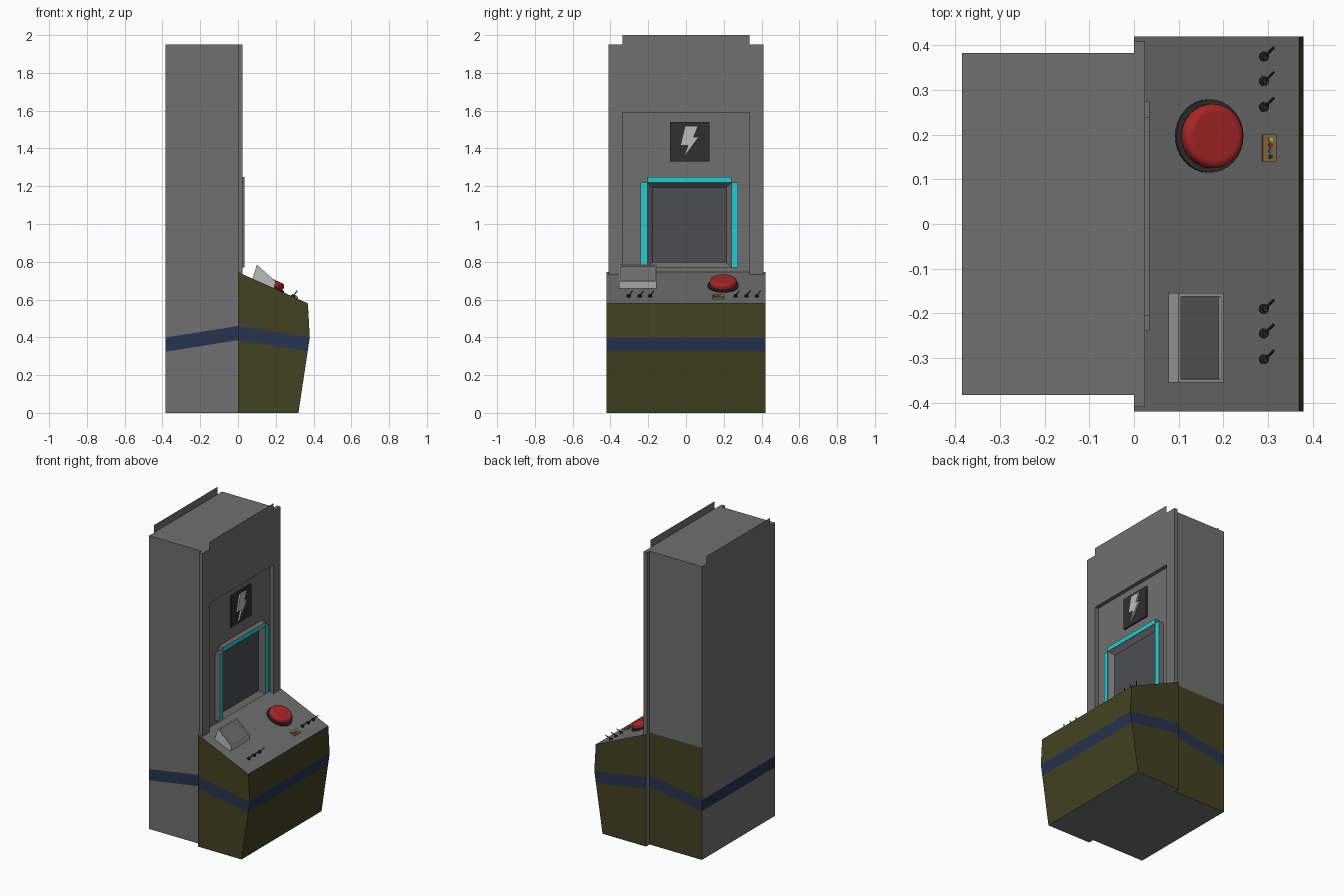
import bpy, bmesh, math
from mathutils import Vector

if "Cube" in bpy.data.objects:
    bpy.data.objects.remove(bpy.data.objects["Cube"])


def mat(name, r, g, b):
    m = bpy.data.materials.new(name)
    m.diffuse_color = (r, g, b, 1)
    m.use_nodes = True
    m.node_tree.nodes["Principled BSDF"].inputs["Base Color"].default_value = m.diffuse_color
    return m


GREY = mat("grey", .16, .16, .16)
DARK = mat("dark", .03, .03, .03)
LIGHT = mat("light", .5, .5, .5)
OLIVE = mat("olive", .055, .055, .016)
BLUE = mat("blue", .02, .033, .08)
CYAN = mat("cyan", .02, .6, .65)
RED = mat("red", .4, .02, .02)
GLASS = mat("glass", .07, .075, .085)
BRASS = mat("brass", .25, .19, .04)
SKY = mat("sky", .05, .15, .6)


def prism(name, pts, axis, a, b, mats, edit=None):
    """Extrude a profile along x (points are y,z) or y (points are x,z)."""
    bm = bmesh.new()
    at = lambda u, v, w: (w, u, v) if axis == "x" else (u, w, v)
    face = bm.faces.new([bm.verts.new(at(u, v, a)) for u, v in pts])
    if a != b:
        top = bmesh.ops.extrude_face_region(bm, geom=[face])["geom"]
        verts = [e for e in top if isinstance(e, bmesh.types.BMVert)]
        bmesh.ops.translate(bm, verts=verts, vec=at(0, 0, b - a))
    bmesh.ops.recalc_face_normals(bm, faces=bm.faces[:])
    if edit:
        edit(bm)
    me = bpy.data.meshes.new(name)
    bm.to_mesh(me)
    bm.free()
    for m in mats:
        me.materials.append(m)
    ob = bpy.data.objects.new(name, me)
    bpy.context.collection.objects.link(ob)
    return ob


def rect(u0, u1, v0, v1):
    return [(u0, v0), (u1, v0), (u1, v1), (u0, v1)]


def cylinder(name, loc, r, depth, rot, m, verts=32, bevel=0):
    """Cylinder standing on loc, along its rotated z axis."""
    bpy.ops.mesh.primitive_cylinder_add(vertices=verts, radius=r, depth=depth, rotation=rot)
    ob = bpy.context.object
    ob.name = name
    ob.location = Vector(loc) + ob.rotation_euler.to_matrix() @ Vector((0, 0, depth / 2))
    ob.data.materials.append(m)
    if bevel:
        mod = ob.modifiers.new("bevel", "BEVEL")
        mod.width, mod.segments = bevel, 4
    bpy.ops.object.shade_smooth_by_angle(angle=math.radians(40))
    return ob


def paint(side):
    """Cut the chevron stripe (side=+1 for x>0, -1 for x<0) and colour the faces."""
    def edit(bm):
        slope = .16 * side
        cuts = [((0, 0, z), (slope, 0, 1)) for z in (.385, .46)]
        if side < 0:
            cuts.append(((0, 0, .745), (0, 0, 1)))
        for co, no in cuts:
            bmesh.ops.bisect_plane(bm, geom=bm.verts[:] + bm.edges[:] + bm.faces[:],
                                   plane_co=co, plane_no=no)
        for f in bm.faces:
            c, n = f.calc_center_median(), f.normal
            if abs(n.z) > .5 or n.x * side < -.5:
                continue
            if .385 < c.z + slope * c.x < .46:
                f.material_index = 2
            elif side > 0 or (n.y > .5 and c.z < .745):
                f.material_index = 1
    return edit


def paint_front(bm):
    for f in bm.faces:
        if f.normal.x > .9:
            f.material_index = 1


def sink(thickness, depth):
    """Inset the screen side of a part and sink it."""
    def edit(bm):
        f = max(bm.faces, key=lambda f: f.normal.dot(Vector((.9, 0, .45))))
        bmesh.ops.inset_region(bm, faces=[f], thickness=thickness, depth=-depth)
        f.material_index = 1
    return edit


# Cabinet, control pedestal and front frame
skin = [GREY, OLIVE, BLUE]
prism("cabinet", rect(-.385, 0, 0, 1.95), "y", -.383, .383, skin, paint(-1))
prism("pedestal", [(0, 0), (.32, 0), (.38, .4), (.37, .58), (0, .745)], "y", -.42, .42,
      skin, paint(1))
prism("front_frame", [(-.41, .7), (-.335, .7), (-.335, 1.59), (.335, 1.59), (.335, .7),
                      (.41, .7), (.41, 1.95), (-.41, 1.95)], "x", 0, .025, [GREY])

# Thin sheets standing on the roof
for name, x in (("roof_sheet_back", -.385), ("roof_sheet_front", .025)):
    prism(name, rect(-.335, .335, 1.95, 2), "x", x, x, [GREY])

# Screen with sloping bezel and lit strips
prism("screen_bezel", rect(-.205, .24, .77, 1.22), "x", 0, .033, [GREY, GLASS], sink(.038, .03))
for name, r in (("left", rect(-.24, -.205, .77, 1.22)), ("right", rect(.24, .275, .77, 1.22)),
                ("top", rect(-.205, .24, 1.22, 1.25))):
    prism("light_strip_" + name, r, "x", 0, .035, [GREY, CYAN], paint_front)

# Plate with a zigzag relief
prism("relief_plate", rect(-.085, .125, 1.33, 1.54), "x", 0, .01, [DARK])
prism("zigzag_relief", [(-.005, 1.52), (.065, 1.52), (.04, 1.46), (.068, 1.46), (-.015, 1.35),
                        (.01, 1.415), (-.03, 1.415)], "x", .01, .02, [LIGHT])

# Control panel surface
TILT = math.atan2(.165, .37)
FLAT = (0, TILT, 0)


def on_panel(x, y):
    return (x, y, .745 - x * .165 / .37)


# Big button
cylinder("button_ring", on_panel(.167, .197), .082, .008, FLAT, DARK)
cylinder("big_button", on_panel(.167, .197), .072, .042, FLAT, RED, bevel=.016)

# Small tilted display
prism("small_display", [(.075, .705), (.10, .785), (.20, .695), (.19, .655)], "y", -.355, -.155,
      [LIGHT, GREY])
bpy.data.objects["small_display"].data.materials[0] = LIGHT
disp = bpy.data.objects["small_display"]
bm = bmesh.new()
bm.from_mesh(disp.data)
glass = max(bm.faces, key=lambda f: f.normal.dot(Vector((.67, 0, .74))))
bmesh.ops.inset_region(bm, faces=[glass], thickness=.01, depth=0)
bmesh.ops.inset_region(bm, faces=[glass], thickness=.001, depth=-.006)
glass.material_index = 1
bm.to_mesh(disp.data)
bm.free()

# Toggle switches: collar, stem and leaning lever
for i, y in enumerate((-.303, -.245, -.19, .262, .32, .375)):
    p = Vector(on_panel(.29, y))
    lean = Vector((.02, .02, .024))
    cylinder(f"switch_collar_{i}", p, .011, .006, FLAT, DARK, 12)
    cylinder(f"switch_stem_{i}", p, .007, .012, FLAT, DARK, 12)
    cylinder(f"switch_lever_{i}", p + Vector((.003, 0, .006)), .003, lean.length,
             lean.to_track_quat("Z", "Y").to_euler(), DARK, 8)

# Indicator block with four lamps
z0, z1 = on_panel(.285, 0)[2], on_panel(.315, 0)[2]
prism("indicator_block", [(.285, z0 - .01), (.315, z1 - .01), (.319, z1 + .008), (.289, z0 + .008)],
      "y", .14, .2, [BRASS])
for i, m in enumerate((DARK, SKY, RED, LIGHT)):
    cylinder(f"indicator_lamp_{i}", on_panel(.302, .151 + i * .0127), .005, .012, FLAT, m, 12)
